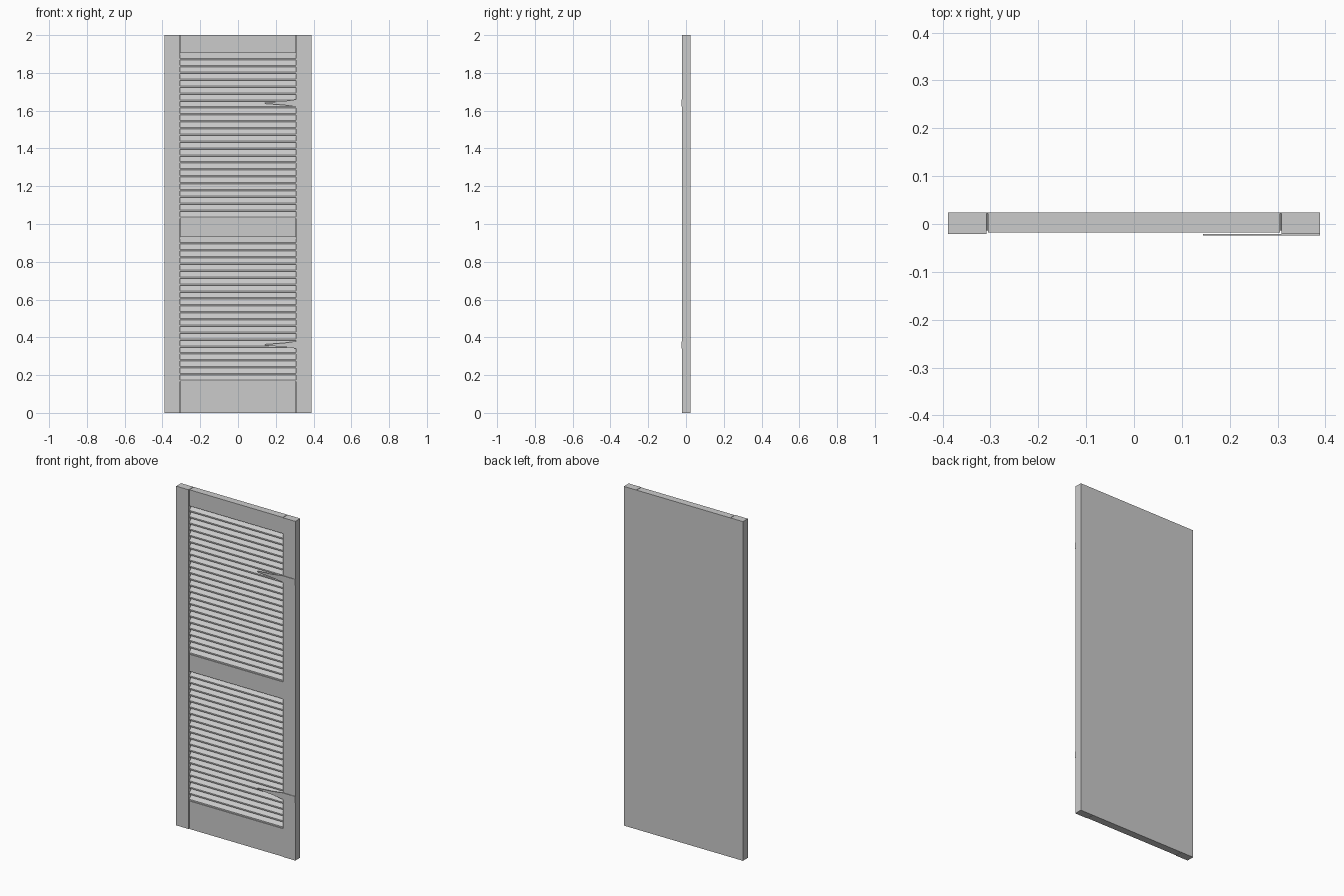
import bpy, bmesh
from mathutils import Vector

if "Cube" in bpy.data.objects:
    bpy.data.objects.remove(bpy.data.objects["Cube"])

HALF_W = 0.3885      # half width of the shutter
INNER = 0.308        # inner edge of the stiles
FRONT, BACK = -0.021, 0.0245
PANEL_FRONT = 0.0215  # front face of the backing panel


def prism(name, profile, axis, lo, hi, bevel=0.0):
    """Extrude a 2D profile along x (profile in y,z) or y (profile in x,z)."""
    bm = bmesh.new()
    place = (lambda p: (lo, p[0], p[1])) if axis == 'x' else (lambda p: (p[0], lo, p[1]))
    face = bm.faces.new([bm.verts.new(place(p)) for p in profile])
    grown = bmesh.ops.extrude_face_region(bm, geom=[face])
    step = Vector((hi - lo, 0, 0)) if axis == 'x' else Vector((0, hi - lo, 0))
    bmesh.ops.translate(bm, vec=step,
                        verts=[v for v in grown['geom'] if isinstance(v, bmesh.types.BMVert)])
    bmesh.ops.recalc_face_normals(bm, faces=bm.faces)
    mesh = bpy.data.meshes.new(name)
    bm.to_mesh(mesh)
    bm.free()
    obj = bpy.data.objects.new(name, mesh)
    bpy.context.collection.objects.link(obj)
    if bevel:
        mod = obj.modifiers.new("edge_bevel", 'BEVEL')
        mod.width = bevel
        mod.segments = 1
    return obj


def box(name, x, y, z, bevel=0.0):
    rect = [(y[0], z[0]), (y[1], z[0]), (y[1], z[1]), (y[0], z[1])]
    return prism(name, rect, 'x', x[0], x[1], bevel)


# Flat backing panel
box("back_panel", (-HALF_W, HALF_W), (PANEL_FRONT, BACK), (0, 2))

# Upright stiles
box("left_stile", (-HALF_W, -INNER), (FRONT, PANEL_FRONT), (0, 2))
box("right_stile", (INNER, HALF_W), (FRONT, PANEL_FRONT), (0, 2))

# Cross rails, slightly set back and separated by a fine joint
for name, z in (("bottom_rail", (0, 0.165)),
                ("middle_rail", (0.93, 1.03)),
                ("top_rail", (1.905, 2.0))):
    box(name, (-INNER + 0.003, INNER - 0.003), (-0.018, PANEL_FRONT), z)


# Sloping louvre slats, low edge to the front
def louvres(prefix, z0, z1, count):
    pitch = (z1 - z0) / count
    thick = 0.008
    for i in range(count):
        z = z0 + i * pitch
        top = min(z + pitch + thick, z1)
        profile = [(-0.014, z), (-0.014, z + thick),
                   (PANEL_FRONT, top), (PANEL_FRONT, z + pitch)]
        if top - (z + pitch) < 1e-5:
            profile.pop()
        prism(f"{prefix}_slat_{i + 1}", profile, 'x', -INNER, INNER)


louvres("lower", 0.165, 0.93, 21)
louvres("upper", 1.03, 1.905, 24)

# Tapered strap hinges on the right stile
half_strap = [(0.144, 0.003), (0.25, 0.011), (0.305, 0.019), (HALF_W, 0.019)]
for name, z in (("lower_hinge", 0.36), ("upper_hinge", 1.64)):
    outline = [(x, z - h) for x, h in half_strap] + \
              [(x, z + h) for x, h in reversed(half_strap)]
    prism(name, outline, 'y', -0.0245, FRONT)
